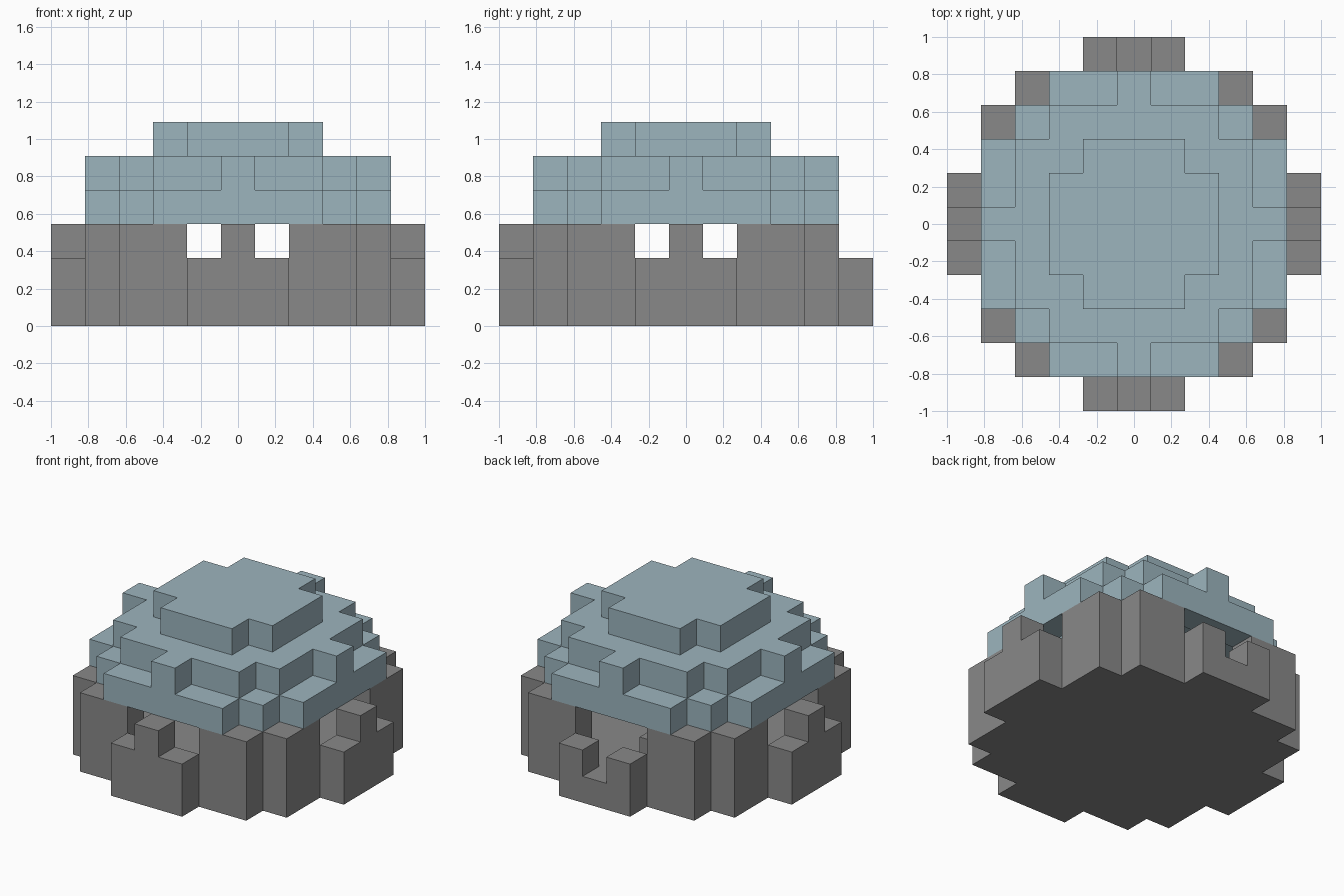
import bpy, bmesh
from mathutils import Vector

cube = bpy.data.objects.get("Cube")
if cube:
    bpy.data.objects.remove(cube, do_unlink=True)

UNIT = 2 / 11
R = range(-5, 6)


def material(name, rgb):
    m = bpy.data.materials.new(name)
    m.use_nodes = True
    m.diffuse_color = (*rgb, 1)
    m.node_tree.nodes["Principled BSDF"].inputs["Base Color"].default_value = (*rgb, 1)
    return m


def disc(*steps):
    """Stepped round footprint: each step (a, b) adds |x|<=a, |y|<=b and its transpose."""
    return {(x, y) for x in R for y in R for a, b in steps
            if (abs(x) <= a and abs(y) <= b) or (abs(x) <= b and abs(y) <= a)}


def layer(footprint, k):
    return {(x, y, k) for x, y in footprint}


def build(name, cells, solid, mat):
    """Make one mesh from the exposed sides of the blocks."""
    bm = bmesh.new()
    for cell in cells:
        for axis in range(3):
            for sign in (-1, 1):
                n = Vector((0, 0, 0))
                n[axis] = sign
                if tuple(int(c + d) for c, d in zip(cell, n)) in solid:
                    continue
                u = Vector((0, 0, 0))
                u[(axis + 1) % 3] = 1
                v = n.cross(u)
                mid = Vector(cell) + Vector((0, 0, 0.5)) + n / 2
                corners = [mid + (a * u + b * v) / 2
                           for a, b in ((-1, -1), (1, -1), (1, 1), (-1, 1))]
                bm.faces.new([bm.verts.new(p * UNIT) for p in corners])
    bmesh.ops.remove_doubles(bm, verts=bm.verts, dist=0.001)
    bmesh.ops.dissolve_limit(bm, angle_limit=0.01, verts=bm.verts, edges=bm.edges)
    me = bpy.data.meshes.new(name)
    bm.to_mesh(me)
    bm.free()
    me.materials.append(mat)
    bpy.context.collection.objects.link(bpy.data.objects.new(name, me))


# Stone base: solid floor, ring wall, openings on all four sides
floor = disc((5, 1), (4, 3))
room = disc((4, 1), (3, 3))
wall = floor - room
bays = {(x, y) for x, y in wall if max(abs(x), abs(y)) == 5}
posts = {(5, 0), (-5, 0), (0, -5)}
doorway = {(0, 5)}
base = layer(floor, 0) | layer(wall - doorway, 1) | layer((wall - bays) | posts, 2)

# Low block inside, beside the doorway
base |= {(-1, 3, 1), (-2, 3, 1)}

# Stepped hollow roof
cap = disc((2, 1))
upper = disc((3, 2))
upper_stubs = disc((4, 0))
lower = disc((4, 2), (3, 3))
roof = layer(lower - upper, 3) | layer((upper | upper_stubs) - cap, 4) | layer(cap, 5)

solid = base | roof
build("stone_base", base, solid, material("stone_grey", (0.25, 0.25, 0.25)))
build("stepped_roof", roof, solid, material("pale_blue", (0.335, 0.46, 0.515)))
